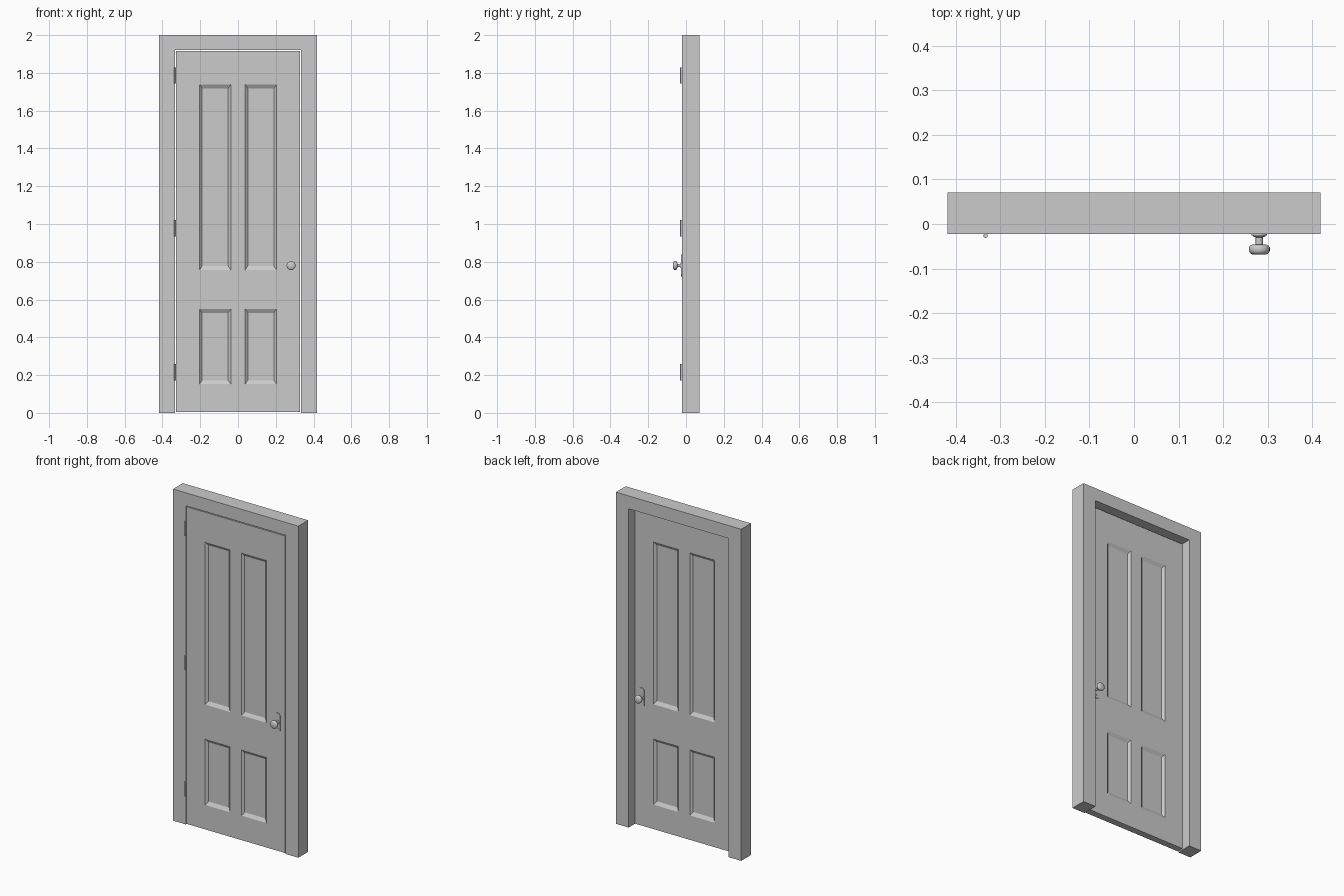
import bpy, bmesh, math
from mathutils import Matrix

if "Cube" in bpy.data.objects:
    bpy.data.objects.remove(bpy.data.objects["Cube"])

grey = bpy.data.materials.new("plain grey")
grey.diffuse_color = (0.6, 0.6, 0.6, 1)
grey.use_nodes = True
grey.node_tree.nodes["Principled BSDF"].inputs["Base Color"].default_value = grey.diffuse_color

FRONT, DOOR_BACK, BACK = -0.022, 0.018, 0.071
KNOB_X, KNOB_Z = 0.281, 0.78


def finish(bm, name, smooth=False):
    bmesh.ops.remove_doubles(bm, verts=bm.verts, dist=1e-5)
    bmesh.ops.recalc_face_normals(bm, faces=bm.faces)
    me = bpy.data.meshes.new(name)
    bm.to_mesh(me)
    bm.free()
    me.materials.append(grey)
    ob = bpy.data.objects.new(name, me)
    bpy.context.collection.objects.link(ob)
    if smooth:
        bpy.ops.object.select_all(action='DESELECT')
        ob.select_set(True)
        bpy.context.view_layer.objects.active = ob
        bpy.ops.object.shade_smooth_by_angle(angle=math.radians(35))
    return ob


def prism(name, outline, y0, y1):
    """Extrude an x-z outline from y0 to y1."""
    bm = bmesh.new()
    face = bm.faces.new([bm.verts.new((x, y0, z)) for x, z in outline])
    ext = bmesh.ops.extrude_face_region(bm, geom=[face])
    for v in ext['geom']:
        if isinstance(v, bmesh.types.BMVert):
            v.co.y = y1
    return finish(bm, name)


def lathe(name, profile, x, z, y0, direction, steps=24):
    """Spin (radius, distance) points round a y axis."""
    bm = bmesh.new()
    vs = [bm.verts.new((x + r, y0 + direction * d, z)) for r, d in profile]
    edges = [bm.edges.new(p) for p in zip(vs, vs[1:])]
    bmesh.ops.spin(bm, geom=vs + edges, cent=(x, y0, z), axis=(0, 1, 0),
                   angle=math.tau, steps=steps)
    return finish(bm, name, True)


# Door frame: two jambs and a head, open at the floor
W, O, H = 0.418, 0.333, 1.922
prism("door_frame", [(-W, 0), (-O, 0), (-O, H), (O, H), (O, 0),
                     (W, 0), (W, 2), (-W, 2)], FRONT, BACK)

# Door leaf: sunken panels with sloped borders on both sides
xs = [-0.329, -0.204, -0.038, 0.038, 0.204, 0.329]
zs = [0.005, 0.152, 0.55, 0.757, 1.738, 1.917]
bm = bmesh.new()


def quad(*pts):
    bm.faces.new([bm.verts.new(p) for p in pts])


for y, inward in ((FRONT, 1), (DOOR_BACK, -1)):
    for i in range(5):
        for j in range(5):
            x0, x1, z0, z1 = xs[i], xs[i + 1], zs[j], zs[j + 1]
            outer = [(x0, y, z0), (x1, y, z0), (x1, y, z1), (x0, y, z1)]
            if i in (1, 3) and j in (1, 3):
                a, b, yy = 0.014, 0.02, y + inward * 0.012
                inner = [(x0 + a, yy, z0 + b), (x1 - a, yy, z0 + b),
                         (x1 - a, yy, z1 - b), (x0 + a, yy, z1 - b)]
                for k in range(4):
                    n = (k + 1) % 4
                    quad(outer[k], outer[n], inner[n], inner[k])
                quad(*inner)
            else:
                quad(*outer)
for i in range(5):
    for z in (zs[0], zs[-1]):
        quad((xs[i], FRONT, z), (xs[i + 1], FRONT, z),
             (xs[i + 1], DOOR_BACK, z), (xs[i], DOOR_BACK, z))
    for x in (xs[0], xs[-1]):
        quad((x, FRONT, zs[i]), (x, FRONT, zs[i + 1]),
             (x, DOOR_BACK, zs[i + 1]), (x, DOOR_BACK, zs[i]))
finish(bm, "door_leaf")

# Hinges: a pin barrel and a thin leaf in the gap
for n, z in enumerate((0.215, 0.977, 1.786), 1):
    bm = bmesh.new()
    bmesh.ops.create_cone(bm, cap_ends=True, segments=12, radius1=0.0047,
                          radius2=0.0047, depth=0.087,
                          matrix=Matrix.Translation((-0.333, -0.0265, z)))
    finish(bm, f"hinge_barrel_{n}", True)
    prism(f"hinge_leaf_{n}", [(-0.3325, z - 0.043), (-0.3295, z - 0.043),
                              (-0.3295, z + 0.043), (-0.3325, z + 0.043)],
          -0.025, 0.012)

# Knob sets on both sides: lock plate, keyhole cover, stem and round grip
knob = [(0, 0.003), (0.014, 0.003), (0.014, 0.006), (0.008, 0.008), (0.008, 0.024),
        (0.016, 0.0245), (0.021, 0.027), (0.0235, 0.031), (0.0235, 0.038),
        (0.021, 0.043), (0.016, 0.046), (0, 0.0465)]
for side, y, d in (("front", FRONT, -1), ("back", DOOR_BACK, 1)):
    plate = []
    for k in range(18):
        t = math.tau * (k + 0.5) / 18
        shift = 0.04 if math.sin(t) > 0 else -0.04
        plate.append((KNOB_X + 0.018 * math.cos(t),
                      KNOB_Z + shift + 0.018 * math.sin(t)))
    prism(f"lock_plate_{side}", plate, y, y + d * 0.004)
    lathe(f"keyhole_cover_{side}",
          [(0, 0.003), (0.006, 0.003), (0.006, 0.005), (0, 0.005)],
          KNOB_X, KNOB_Z - 0.036, y, d, 12)
    lathe(f"knob_{side}", knob, KNOB_X, KNOB_Z, y, d)
